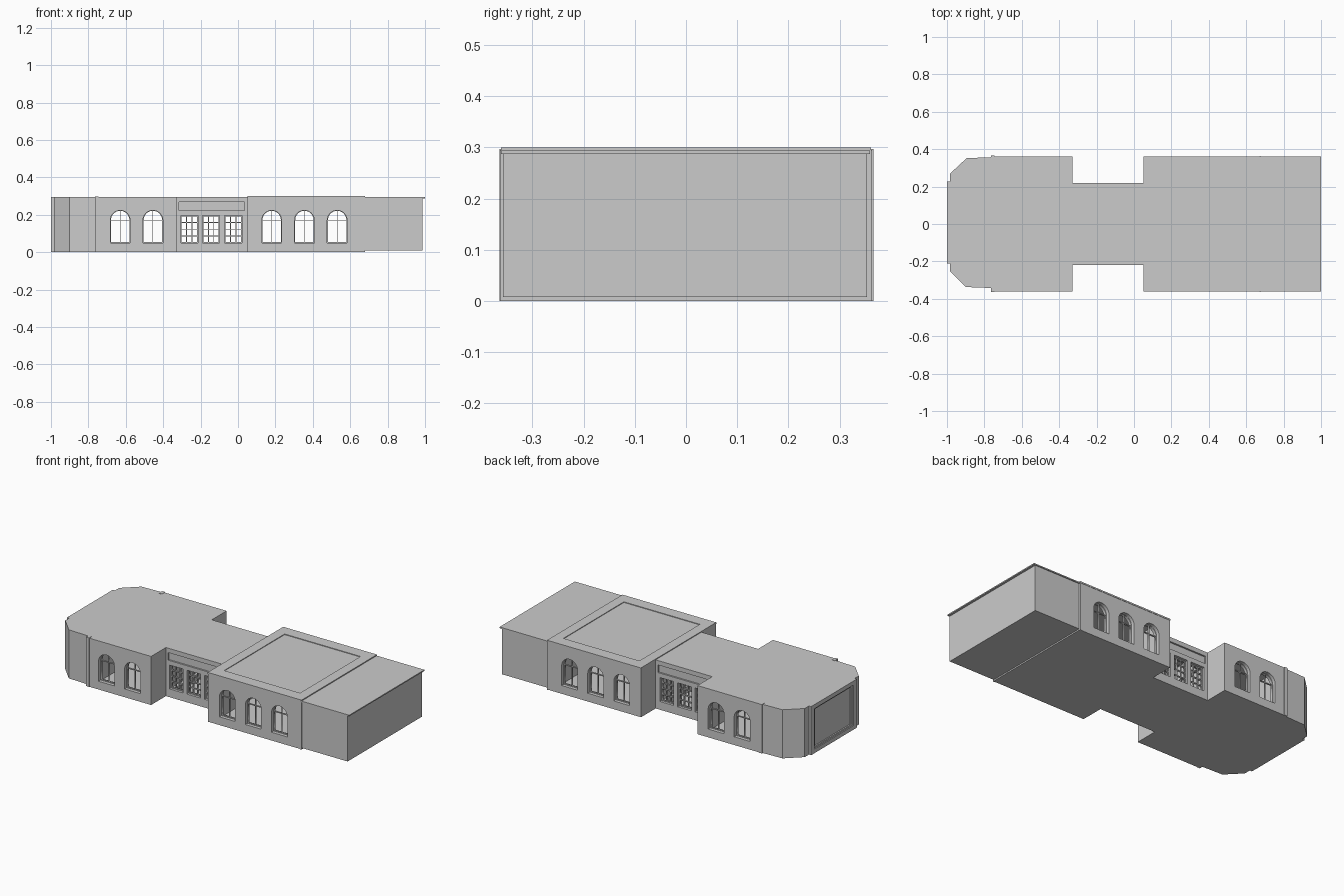
import bpy, bmesh
from math import pi, sin, cos

if "Cube" in bpy.data.objects:
    bpy.data.objects.remove(bpy.data.objects["Cube"])

WALL = 0.04


def prism(name, pts, lo, hi, axis='z'):
    """Closed outline extruded along z (xy outline) or along y (xz outline)."""
    bm = bmesh.new()
    place = (lambda p, t: (p[0], p[1], t)) if axis == 'z' else (lambda p, t: (p[0], t, p[1]))
    face = bm.faces.new([bm.verts.new(place(p, lo)) for p in pts])
    ext = bmesh.ops.extrude_face_region(bm, geom=[face])
    verts = [v for v in ext['geom'] if isinstance(v, bmesh.types.BMVert)]
    bmesh.ops.translate(bm, verts=verts, vec=(0, 0, hi - lo) if axis == 'z' else (0, hi - lo, 0))
    bmesh.ops.recalc_face_normals(bm, faces=bm.faces)
    me = bpy.data.meshes.new(name)
    bm.to_mesh(me)
    bm.free()
    ob = bpy.data.objects.new(name, me)
    bpy.context.collection.objects.link(ob)
    return ob


def rect(x0, x1, y0, y1):
    return [(x0, y0), (x1, y0), (x1, y1), (x0, y1)]


def box(name, x0, x1, y0, y1, z0, z1):
    return prism(name, rect(x0, x1, y0, y1), z0, z1)


def cut(ob, cutter):
    cutter.hide_render = True
    mod = ob.modifiers.new("cut", 'BOOLEAN')
    mod.operation, mod.solver, mod.object = 'DIFFERENCE', 'EXACT', cutter
    bpy.context.view_layer.objects.active = ob
    bpy.ops.object.modifier_apply(modifier=mod.name)
    bpy.data.objects.remove(cutter)


def arc(cx, cz, r, a0, a1, n):
    return [(cx + r * cos(a0 + (a1 - a0) * i / n), cz + r * sin(a0 + (a1 - a0) * i / n))
            for i in range(n + 1)]


def plate(name, loops, y, half):
    """Flat plate in the xz plane; first loop is the rim, the others are holes."""
    cu = bpy.data.curves.new(name, 'CURVE')
    cu.dimensions, cu.fill_mode, cu.extrude = '2D', 'BOTH', half
    for loop in loops:
        sp = cu.splines.new('POLY')
        sp.points.add(len(loop) - 1)
        for pt, (x, z) in zip(sp.points, loop):
            pt.co = (x, z, 0, 1)
        sp.use_cyclic_u = True
    ob = bpy.data.objects.new(name, cu)
    bpy.context.collection.objects.link(ob)
    ob.location.y = y
    ob.rotation_euler.x = pi / 2
    bpy.ops.object.select_all(action='DESELECT')
    ob.select_set(True)
    bpy.context.view_layer.objects.active = ob
    bpy.ops.object.convert(target='MESH')


def arched_window(hall, cx, depth):
    r, sill, spring, b, m = 0.053, 0.05, 0.17, 0.004, 0.0015
    rim = [(cx - r, sill), (cx + r, sill)] + arc(cx, spring, r, 0, pi, 16)
    cut(hall, prism("window_cutter", rim, -0.5, 0.5, 'y'))
    holes = []
    for x0, x1 in ((cx - r + b, cx - m), (cx + m, cx + r - b)):
        holes.append(rect(x0, x1, sill + b, spring - 0.002))
    s = spring + 0.002
    holes.append([(cx + m, s)] + arc(cx, s, r - b, 0, pi / 2 - 0.03, 8))
    holes.append([(cx - m, s)] + arc(cx, s, r - b, pi, pi / 2 + 0.03, 8))
    for side in (-1, 1):
        plate("arched_window_frame", [rim] + holes, side * (depth - 0.025), 0.005)


def grid_window(hall, cx, depth):
    x0, x1, z0, z1, b = cx - 0.046, cx + 0.046, 0.05, 0.195, 0.005
    rim = rect(x0, x1, z0, z1)
    cut(hall, prism("window_cutter", rim, -0.5, 0.5, 'y'))
    w, h = (x1 - x0 - b) / 3, (z1 - z0 - b) / 4
    holes = [rect(x0 + b + i * w, x0 + (i + 1) * w, z0 + b + j * h, z0 + (j + 1) * h)
             for i in range(3) for j in range(4)]
    for side in (-1, 1):
        plate("grid_window_frame", [rim] + holes, side * (depth - 0.02), 0.005)


def hall(name, x0, x1, d, top):
    """Hollow block with floor and roof."""
    ob = box(name, x0, x1, -d, d, 0, top)
    cut(ob, box("cavity", x0 + WALL, x1 - WALL, -d + WALL, d - WALL, 0.012, 0.28))
    return ob


# Three hollow halls with windows on front and back
west = hall("west_hall", -0.765, -0.33, 0.362, 0.295)
link = hall("link_corridor", -0.33, 0.05, 0.22, 0.295)
east = hall("east_hall", 0.05, 0.68, 0.36, 0.295)
for cx in (-0.63, -0.455):
    arched_window(west, cx, 0.362)
for cx in (0.18, 0.355, 0.53):
    arched_window(east, cx, 0.36)
for cx in (-0.26, -0.144, -0.025):
    grid_window(link, cx, 0.22)

# Sunken band above the corridor windows
for side in (-1, 1):
    y0, y1 = sorted((side * 0.21, side * 0.25))
    cut(link, box("band_cutter", -0.315, 0.035, y0, y1, 0.222, 0.268))

# Chamfered bay on the west end, with corner strips
bay = [(-0.765, -0.342), (-0.90, -0.337), (-0.985, -0.25),
       (-0.985, 0.268), (-0.895, 0.352), (-0.765, 0.357)]
prism("west_bay", bay, 0, 0.295)
for y0, y1 in ((-0.364, -0.335), (0.335, 0.366)):
    box("bay_pilaster", -0.765, -0.745, y0, y1, 0, 0.297)

# Framed panel on the west end face
panel = box("end_panel_frame", -1.0, -0.98, -0.21, 0.228, 0, 0.295)
cut(panel, box("panel_cutter", -1.1, -0.994, -0.18, 0.198, 0.025, 0.27))
cut(panel, box("panel_cutter", -1.1, -0.986, -0.165, 0.183, 0.035, 0.262))

# Raised roof border with sunken centre on the east hall
roof = box("east_roof_border", 0.05, 0.68, -0.362, 0.362, 0.291, 0.30)
cut(roof, box("roof_cutter", 0.11, 0.62, -0.29, 0.29, 0.296, 0.32))
for side in (-1, 1):
    y0, y1 = sorted((side * 0.355, side * 0.363))
    box("east_corner_strip", 0.67, 0.68, y0, y1, 0, 0.295)

# Plain east wing with an overhanging roof slab
box("east_wing", 0.68, 0.987, -0.358, 0.354, 0.008, 0.287)
box("east_wing_roof", 0.68, 1.0, -0.362, 0.36, 0.287, 0.294)
